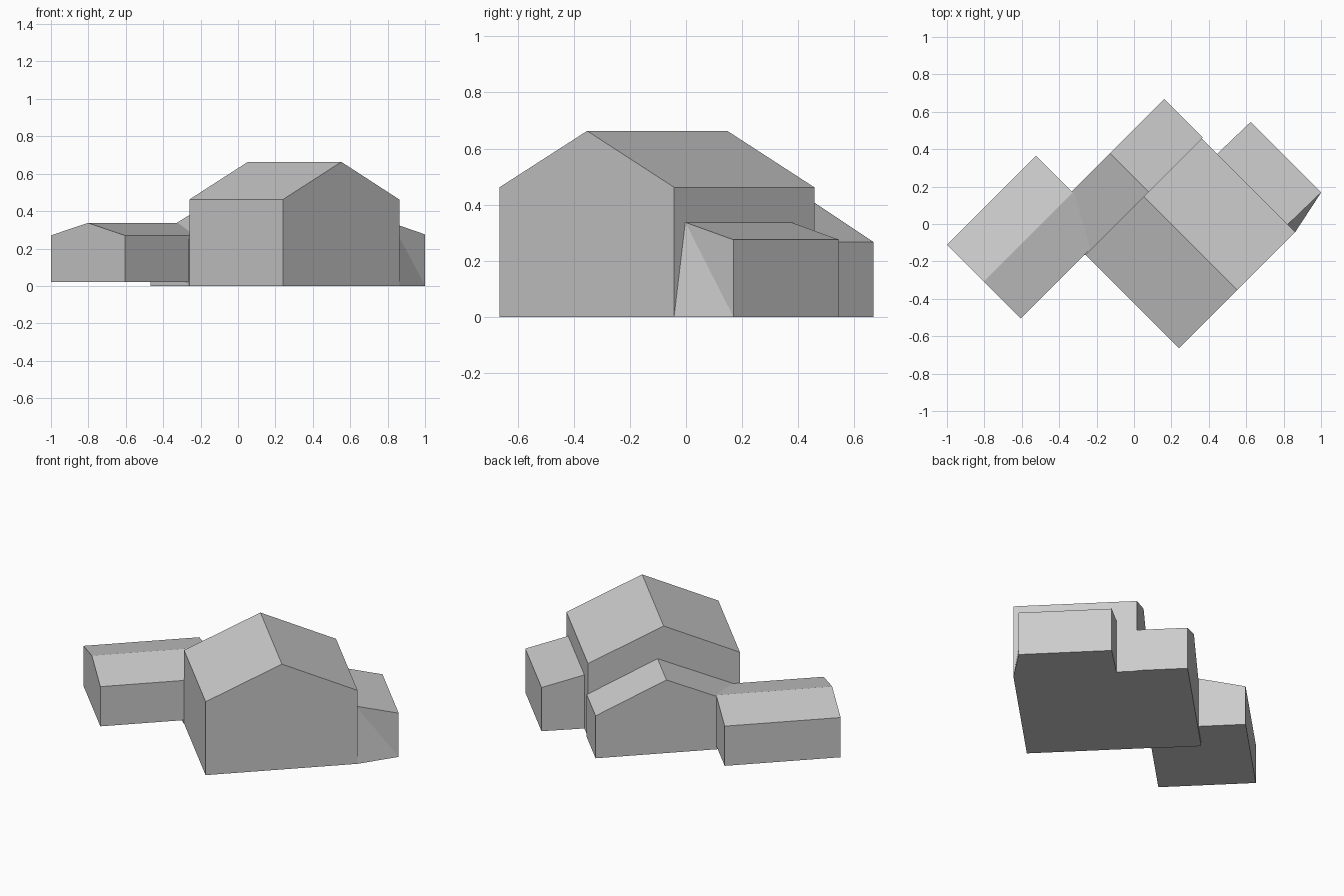
import bpy
import bmesh

cube = bpy.data.objects.get("Cube")
if cube:
    bpy.data.objects.remove(cube, do_unlink=True)

# One plain grey for the whole building
grey = bpy.data.materials.new("light_grey")
grey.use_nodes = True
colour = (0.6, 0.6, 0.6, 1.0)
grey.diffuse_color = colour
grey.node_tree.nodes["Principled BSDF"].inputs["Base Color"].default_value = colour


def place(s, d, z):
    """Building axes run diagonally: s along x+y, d along x-y."""
    return ((s + d) / 2, (s - d) / 2, z)


def make_part(name, points, faces):
    bm = bmesh.new()
    verts = [bm.verts.new(place(*p)) for p in points]
    for face in faces:
        bm.faces.new([verts[i] for i in face])
    bmesh.ops.recalc_face_normals(bm, faces=bm.faces)
    mesh = bpy.data.meshes.new(name)
    bm.to_mesh(mesh)
    bm.free()
    mesh.materials.append(grey)
    obj = bpy.data.objects.new(name, mesh)
    bpy.context.collection.objects.link(obj)
    return obj


def extrude_profile(name, profile, start, end, along="d"):
    """Extrude a wall-and-roof outline along one building axis."""
    n = len(profile)
    points = []
    for pos in (start, end):
        for across, z in profile:
            points.append((across, pos, z) if along == "d" else (pos, across, z))
    faces = [list(range(n)), list(range(n, 2 * n))]
    faces += [[i, (i + 1) % n, (i + 1) % n + n, i + n] for i in range(n)]
    return make_part(name, points, faces)


def gable(left, ridge, right, base, left_eave, top, right_eave):
    return [(left, base), (right, base), (right, right_eave),
            (ridge, top), (left, left_eave)]


# Tall front house
extrude_profile("main_house",
                gable(-0.425, 0.20, 0.82, 0, 0.462, 0.663, 0.462), -0.095, 0.905)

# Lower gabled block behind it
extrude_profile("rear_block",
                gable(-0.43, 0.25, 0.83, 0, 0.25, 0.46, 0.267), -0.507, -0.095)

# Long low side wing, slightly raised off the ground
extrude_profile("side_wing",
                gable(-0.89, -0.495, -0.10, 0.02, 0.27, 0.337, 0.27),
                -1.11, -0.16, along="s")

# Lean-to with a single slope and one skewed, folded end wall
inner, outer = 0.82, 1.17
lean_to = [
    (inner, 0.07, 0), (outer, 0.078, 0), (outer, 0.078, 0.275), (inner, 0.07, 0.337),
    (inner, 0.905, 0), (outer, 0.832, 0), (outer, 0.832, 0.275), (inner, 0.825, 0.337),
]
make_part("lean_to", lean_to, [
    (0, 1, 2, 3), (0, 1, 5, 4), (1, 2, 6, 5), (2, 3, 7, 6), (3, 0, 4, 7),
    (4, 5, 7), (5, 6, 7),
])
